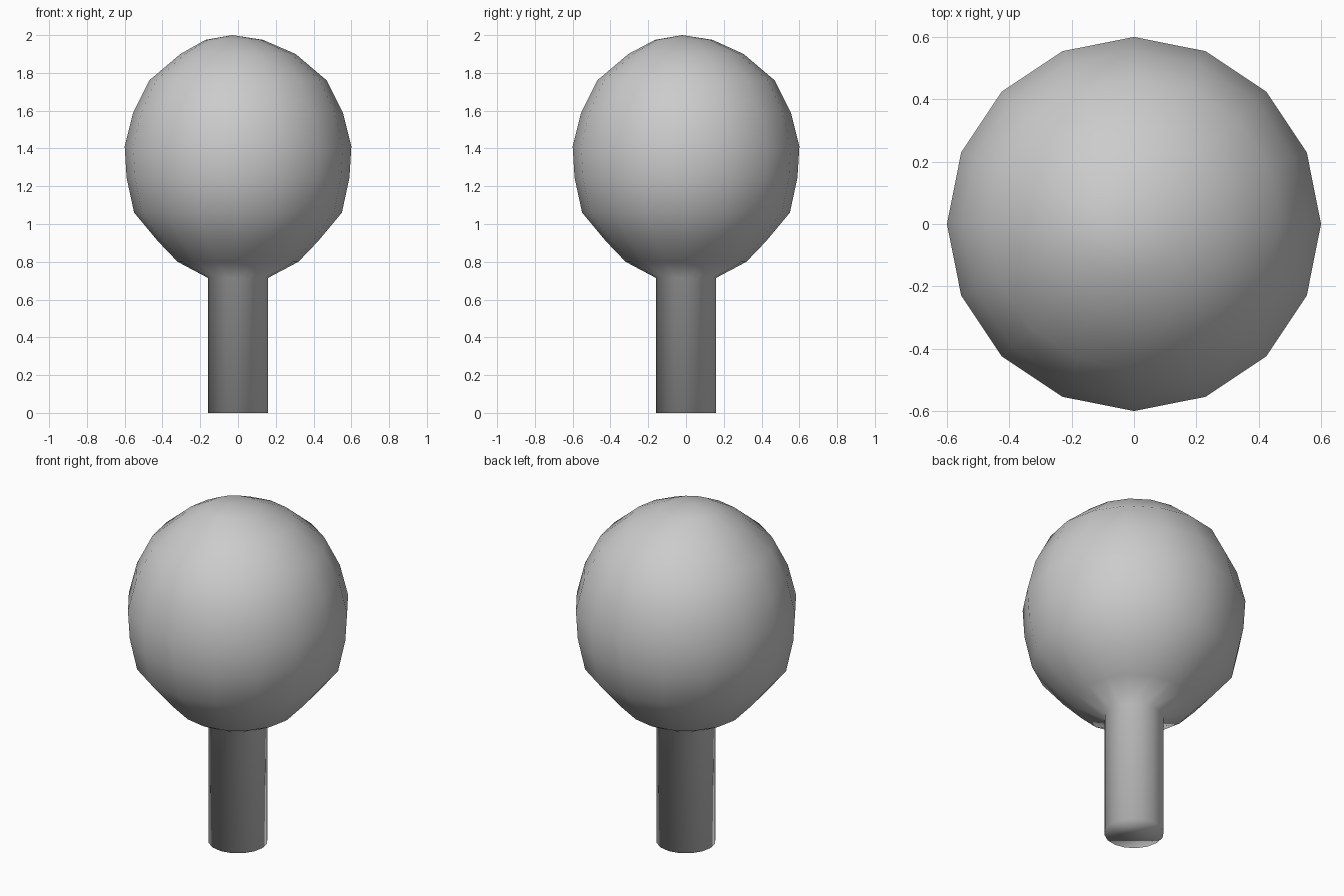
import bpy, bmesh
from math import cos, sin, tau

if "Cube" in bpy.data.objects:
    bpy.data.objects.remove(bpy.data.objects["Cube"])

SIDES = 16

# (radius, z, x offset, y offset) from stem foot to the ring below the crown
profile = [(0.16, 0, 0, 0), (0.16, 0.715, 0, 0), (0.32, 0.80, 0, 0),
           (0.425, 0.91, 0, 0), (0.55, 1.06, 0, 0), (0.59, 1.245, 0, 0),
           (0.60, 1.41, 0, 0), (0.555, 1.59, 0, 0), (0.47, 1.76, 0, 0),
           (0.305, 1.90, 0, 0), (0.152, 1.975, -0.02, -0.012)]

bm = bmesh.new()
rings = [[bm.verts.new((dx + r * cos(tau * i / SIDES), dy + r * sin(tau * i / SIDES), z))
          for i in range(SIDES)] for r, z, dx, dy in profile]

# stem foot, walls of stem and head
bm.faces.new(rings[0][::-1])
for low, high in zip(rings, rings[1:]):
    for i in range(SIDES):
        j = (i + 1) % SIDES
        bm.faces.new((low[i], low[j], high[j], high[i]))

# slightly off-centre tip
tip = bm.verts.new((-0.03, -0.02, 2.0))
for i in range(SIDES):
    bm.faces.new((rings[-1][i], rings[-1][(i + 1) % SIDES], tip))

for f in bm.faces:
    f.smooth = True
mesh = bpy.data.meshes.new("round_head_on_stem")
bm.to_mesh(mesh)
bm.free()
bpy.context.collection.objects.link(bpy.data.objects.new("round_head_on_stem", mesh))
